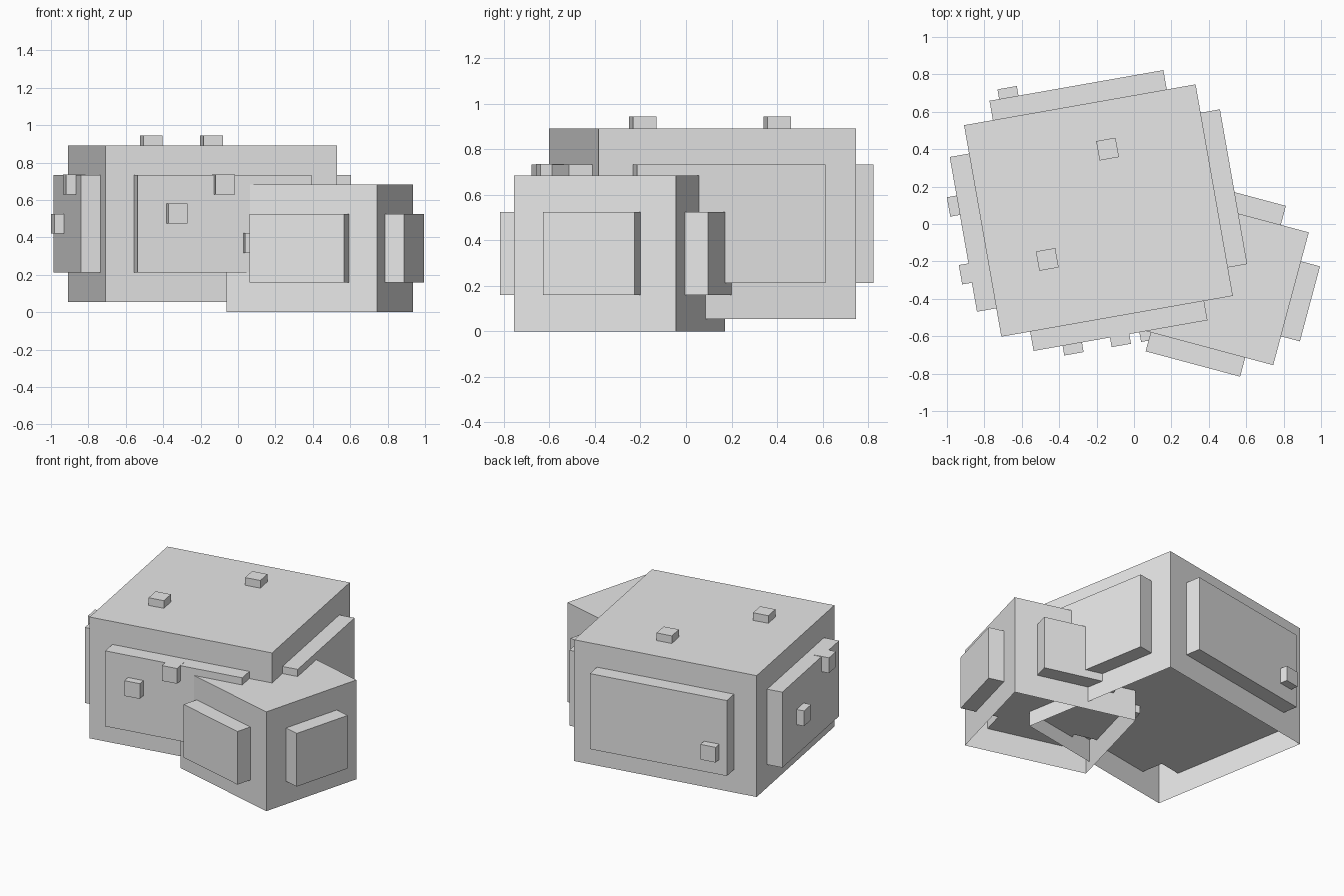
import bpy
import bmesh
from math import radians
from mathutils import Matrix, Vector

cube = bpy.data.objects.get("Cube")
if cube:
    bpy.data.objects.remove(cube, do_unlink=True)

grey = bpy.data.materials.new("plain grey")
grey.use_nodes = True
grey.diffuse_color = (0.8, 0.8, 0.8, 1)
grey.node_tree.nodes["Principled BSDF"].inputs["Base Color"].default_value = (0.8, 0.8, 0.8, 1)


def box(name, frame, centre, size, open_bottom=False):
    """A flat-sided box placed in the turned frame of its block."""
    bm = bmesh.new()
    bmesh.ops.create_cube(bm, size=1)
    bmesh.ops.scale(bm, vec=Vector(size), verts=bm.verts)
    if open_bottom:
        bm.normal_update()
        under = [f for f in bm.faces if f.normal.z < -0.5]
        bmesh.ops.delete(bm, geom=under, context="FACES")
    mesh = bpy.data.meshes.new(name)
    bm.to_mesh(mesh)
    bm.free()
    mesh.materials.append(grey)
    obj = bpy.data.objects.new(name, mesh)
    obj.matrix_world = frame @ Matrix.Translation(centre)
    bpy.context.collection.objects.link(obj)
    return obj


def block(name, frame, size, across, through, panel_height):
    """Open-bottomed shell with two crossing slabs that stand out as side panels."""
    box(name + "_shell", frame, (0, 0, 0), size, open_bottom=True)
    out = 0.21
    box(name + "_front_back_panels", frame, (0, 0, 0), (across, size[1] + out, panel_height))
    box(name + "_side_panels", frame, (0, 0, 0), (size[0] + out, through, panel_height))


def turned(x, y, z, degrees):
    return Matrix.Translation((x, y, z)) @ Matrix.Rotation(radians(degrees), 4, "Z")


# Large block and the smaller block pushed into its corner
large = turned(-0.19, 0.072, 0.473, 10)
small = turned(0.437, -0.292, 0.342, -15)
block("large_block", large, (1.257, 1.148, 0.836), 0.944, 0.84, 0.52)
block("small_block", small, (0.833, 0.735, 0.684), 0.523, 0.415, 0.366)

# Small studs, half sunk into the large block's top and panels
stud = 0.105
top, front, side = 0.418, 0.679, 0.7335
studs = {
    "top_stud": [(0.105, 0.315, top), (-0.315, -0.21, top)],
    "front_stud": [(-0.262, -front, 0.055), (-0.005, -front, 0.21), (0.155, -front, -0.103)],
    "right_stud": [(-side, 0.158, 0), (-side, -0.21, 0.21)],
    "back_stud": [(-0.367, front, -0.103)],
}
for name, places in studs.items():
    for i, place in enumerate(places, 1):
        box(f"{name}_{i}", large, place, (stud, stud, stud))
